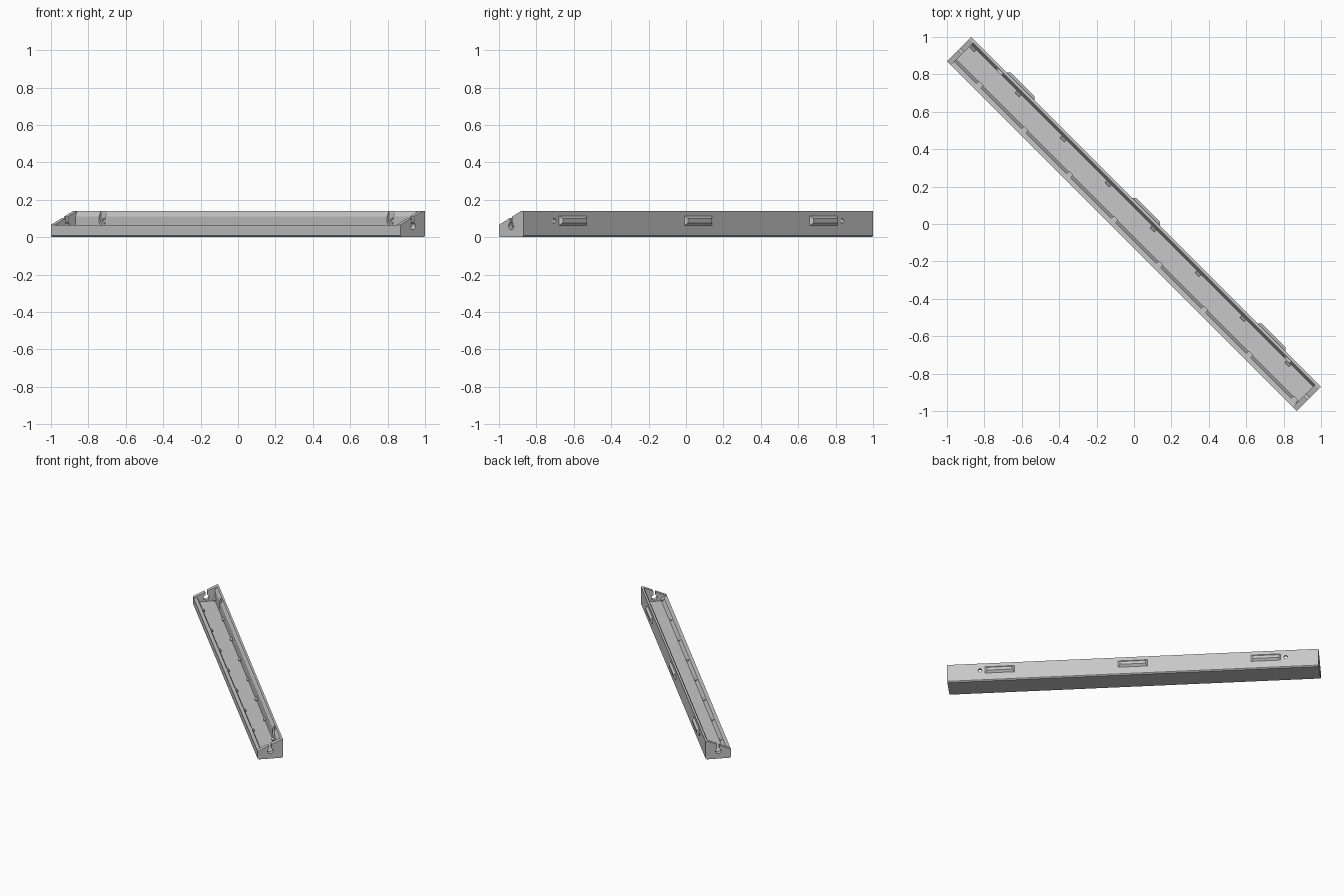
import bpy, bmesh, math
from mathutils import Matrix

if "Cube" in bpy.data.objects:
    bpy.data.objects.remove(bpy.data.objects["Cube"], do_unlink=True)

GREY = bpy.data.materials.new("plain grey")
GREY.use_nodes = True
GREY.diffuse_color = (0.57, 0.57, 0.57, 1)
GREY.node_tree.nodes["Principled BSDF"].inputs["Base Color"].default_value = GREY.diffuse_color

HALF = 1.322            # half length of the bar
DEPTH = 0.092           # half depth of the bar
CAP = 0.03              # end wall thickness
FLOOR = 0.03
TURN = Matrix.Rotation(math.radians(-45), 4, 'Z')


def make(name, bm):
    bmesh.ops.recalc_face_normals(bm, faces=bm.faces)
    me = bpy.data.meshes.new(name)
    bm.to_mesh(me)
    bm.free()
    me.materials.append(GREY)
    ob = bpy.data.objects.new(name, me)
    bpy.context.collection.objects.link(ob)
    return ob


def prism(name, profile, x0, x1):
    """Sweep a (y, z) profile along the bar."""
    bm = bmesh.new()
    face = bm.faces.new([bm.verts.new((x0, y, z)) for y, z in profile])
    new = bmesh.ops.extrude_face_region(bm, geom=[face])["geom"]
    bmesh.ops.translate(bm, vec=(x1 - x0, 0, 0),
                        verts=[v for v in new if isinstance(v, bmesh.types.BMVert)])
    return make(name, bm)


def box(name, lo, hi):
    return prism(name, [(lo[1], lo[2]), (hi[1], lo[2]), (hi[1], hi[2]), (lo[1], hi[2])], lo[0], hi[0])


def rod(name, axis, radius, length, centre):
    bm = bmesh.new()
    turn = Matrix.Rotation(math.pi / 2, 4, 'Y' if axis == 'x' else 'X')
    bmesh.ops.create_cone(bm, cap_ends=True, segments=24, radius1=radius, radius2=radius,
                          depth=length, matrix=Matrix.Translation(centre) @ turn)
    return make(name, bm)


def cut(target, cutter):
    mod = target.modifiers.new("cut", 'BOOLEAN')
    mod.operation, mod.solver, mod.object = 'DIFFERENCE', 'EXACT', cutter
    bpy.context.view_layer.objects.active = target
    bpy.ops.object.modifier_apply(modifier=mod.name)
    bpy.data.objects.remove(cutter, do_unlink=True)


# Solid bar with sloping end outline and chamfered bottom edges
body = prism("channel_body", [(-DEPTH + 0.007, 0), (DEPTH - 0.007, 0), (DEPTH, 0.008), (DEPTH, 0.141),
                              (0.077, 0.141), (-DEPTH, 0.066), (-DEPTH, 0.008)], -HALF, HALF)

# Long trough between the end walls
cut(body, prism("trough_cutter", [(-0.2, 0.064), (-0.066, 0.064), (-0.05, FLOOR), (0.062, FLOOR),
                                  (0.062, 0.11), (0.0785, 0.144), (0.0785, 0.3), (-0.2, 0.3)],
                -HALF + CAP, HALF - CAP))

for side in (-1, 1):
    # Keyhole cable opening in each end wall
    end = side * (HALF - CAP / 2)
    cut(body, rod("cable_cutter", 'x', 0.02, 0.08, (end, 0, 0.06)))
    cut(body, box("slot_cutter", (end - 0.04, -0.008, 0.06), (end + 0.04, 0.008, 0.2)))
    # Screw hole with an open-topped recess for the head
    x = side * 1.089
    cut(body, rod("screw_cutter", 'y', 0.013, 0.2, (x, 0.1, 0.087)))
    cut(body, rod("head_cutter", 'y', 0.024, 0.035, (x, 0.058, 0.087)))
    cut(body, box("head_slot_cutter", (x - 0.024, 0.04, 0.087), (x + 0.024, 0.0755, 0.2)))

parts = [body]

# Bevelled locating pads on the back
for i, name in enumerate(("right", "middle", "left")):
    bm = bmesh.new()
    bmesh.ops.create_cube(bm, size=1)
    for v in bm.verts:
        outer = v.co.y > 0
        inset = 0.016 if outer else 0
        v.co.x = math.copysign(0.106 - inset, v.co.x) + (i - 1) * 0.948
        v.co.z = math.copysign(0.027 - inset, v.co.z) + 0.088
        v.co.y = DEPTH + (0.015 if outer else -0.001)
    parts.append(make(f"back_pad_{name}", bm))

# Small sloped retaining tabs along both sides of the trough
for i in range(8):
    xb, xf = -1.27 + 0.34 * i, -1.11 + 0.34 * i
    parts.append(prism(f"back_tab_{i + 1}", [(0.064, 0.045), (0.047, 0.045), (0.047, 0.049), (0.064, 0.062)],
                       xb - 0.016, xb + 0.016))
    parts.append(prism(f"front_tab_{i + 1}", [(-0.062, 0.045), (-0.044, 0.045), (-0.044, 0.049), (-0.066, 0.062)],
                       xf - 0.016, xf + 0.016))

# Turn the whole bar to lie diagonally
for ob in parts:
    ob.data.transform(TURN)
    for poly in ob.data.polygons:
        poly.material_index = 0
